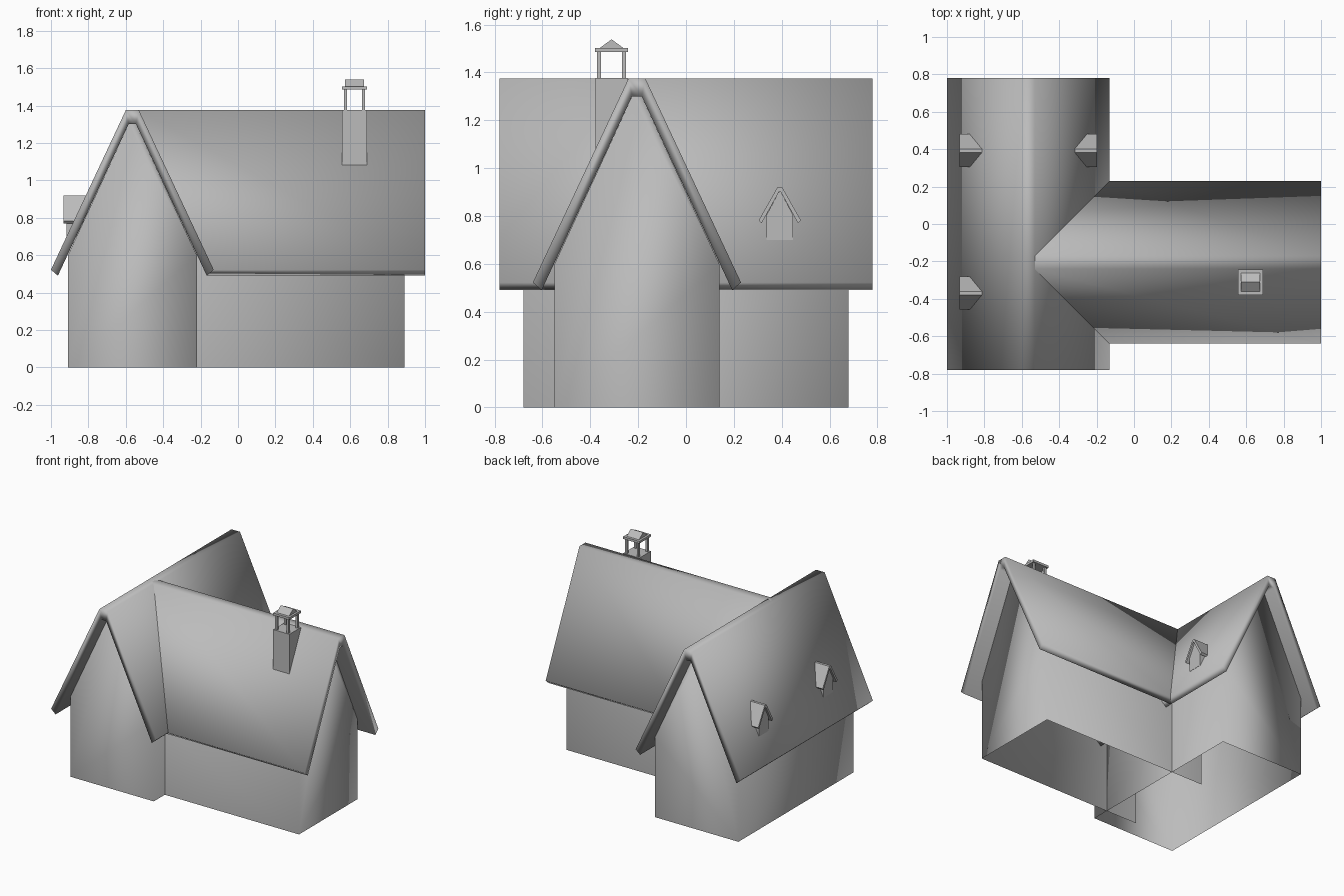
import bpy, bmesh
from mathutils import Vector

cube = bpy.data.objects.get("Cube")
if cube:
    bpy.data.objects.remove(cube, do_unlink=True)

grey = bpy.data.materials.new("plain grey")
grey.use_nodes = True
tone = (0.5, 0.5, 0.5, 1)
grey.diffuse_color = tone
grey.node_tree.nodes["Principled BSDF"].inputs["Base Color"].default_value = tone

MAIN_X, WING_Y = -0.565, -0.205   # ridge lines of the two wings


def finish(name, bm, smooth=True):
    bmesh.ops.recalc_face_normals(bm, faces=bm.faces)
    mesh = bpy.data.meshes.new(name)
    bm.to_mesh(mesh)
    bm.free()
    for poly in mesh.polygons:
        poly.use_smooth = smooth
    mesh.materials.append(grey)
    obj = bpy.data.objects.new(name, mesh)
    bpy.context.collection.objects.link(obj)
    return obj


def prism(axis, centre, profile, start, end, closed=True, caps=(True, True)):
    """Sweep an (offset, height) profile along the x or y axis."""
    bm = bmesh.new()
    rings = []
    for along in (start, end):
        rings.append([bm.verts.new((along, centre + o, z) if axis == "x"
                                   else (centre + o, along, z)) for o, z in profile])
    count = len(profile)
    for i in range(count if closed else count - 1):
        j = (i + 1) % count
        bm.faces.new((rings[0][i], rings[0][j], rings[1][j], rings[1][i]))
    for ring, wanted in zip(rings, caps):
        if wanted:
            bm.faces.new(ring)
    return bm


def mirrored(half):
    """Complete a half profile that runs from the outside to the centre."""
    return half + [(-o, z) for o, z in reversed(half)]


def chevron(outer, inner):
    return mirrored(outer) + list(reversed(mirrored(inner)))


def box(name, x, y, z):
    bm = prism("x", 0, [(y[0], z[0]), (y[1], z[0]), (y[1], z[1]), (y[0], z[1])], *x)
    return finish(name, bm, False)


# Walls: two gabled shells, open underneath
wall = mirrored([(0.345, 0), (0.345, 0.598), (0.02, 1.3)])
finish("main_walls", prism("y", MAIN_X, wall, -0.68, 0.68, closed=False))
finish("wing_walls", prism("x", WING_Y, wall, -0.48, 0.89, closed=False,
                           caps=(False, True)))

# Thick overhanging roofs
roof = chevron([(0.435, 0.522), (0.035, 1.375)], [(0.398, 0.49), (0.02, 1.3)])
finish("main_roof", prism("y", MAIN_X, roof, -0.78, 0.78))

# The wing roof is mitred along the two valleys
bm = prism("x", WING_Y, roof, -0.8, 1.0, caps=(False, True))
for side in (-1, 1):
    bmesh.ops.bisect_plane(bm, geom=bm.verts[:] + bm.edges[:] + bm.faces[:],
                           plane_co=Vector((MAIN_X, WING_Y, 0)),
                           plane_no=Vector((1, side, 0)), clear_inner=True)
finish("wing_roof", bm)

# Dormers
dormer_wall = mirrored([(0.055, 0.70), (0.055, 0.805), (0.004, 0.9)])
dormer_roof = chevron([(0.088, 0.782), (0.01, 0.92)], [(0.076, 0.77), (0.004, 0.9)])
for name, side, y in (("back_right", -1, 0.392), ("front_right", -1, -0.37),
                      ("back_left", 1, 0.392)):
    def at(offset):
        return MAIN_X + side * offset
    finish(name + "_dormer_wall", prism("x", y, dormer_wall, at(0.353), at(0.24)), False)
    finish(name + "_dormer_roof", prism("x", y, dormer_roof, at(0.368), at(0.235)), False)

# Chimney with four posts and a small gabled cap
CX, CY = 0.623, -0.311
box("chimney_stack", (CX - 0.067, CX + 0.067), (CY - 0.067, CY + 0.067), (1.05, 1.377))
for name, sx, sy in (("front_right", -1, -1), ("front_left", 1, -1),
                     ("back_right", -1, 1), ("back_left", 1, 1)):
    px, py = CX + sx * 0.048, CY + sy * 0.052
    box(name + "_chimney_post", (px - 0.008, px + 0.008), (py - 0.008, py + 0.008),
        (1.37, 1.49))
box("chimney_slab", (CX - 0.067, CX + 0.067), (CY - 0.069, CY + 0.069), (1.485, 1.502))
cap = [(-0.052, 1.5), (0.052, 1.5), (0, 1.538)]
finish("chimney_cap", prism("x", CY, cap, CX - 0.051, CX + 0.051), False)
